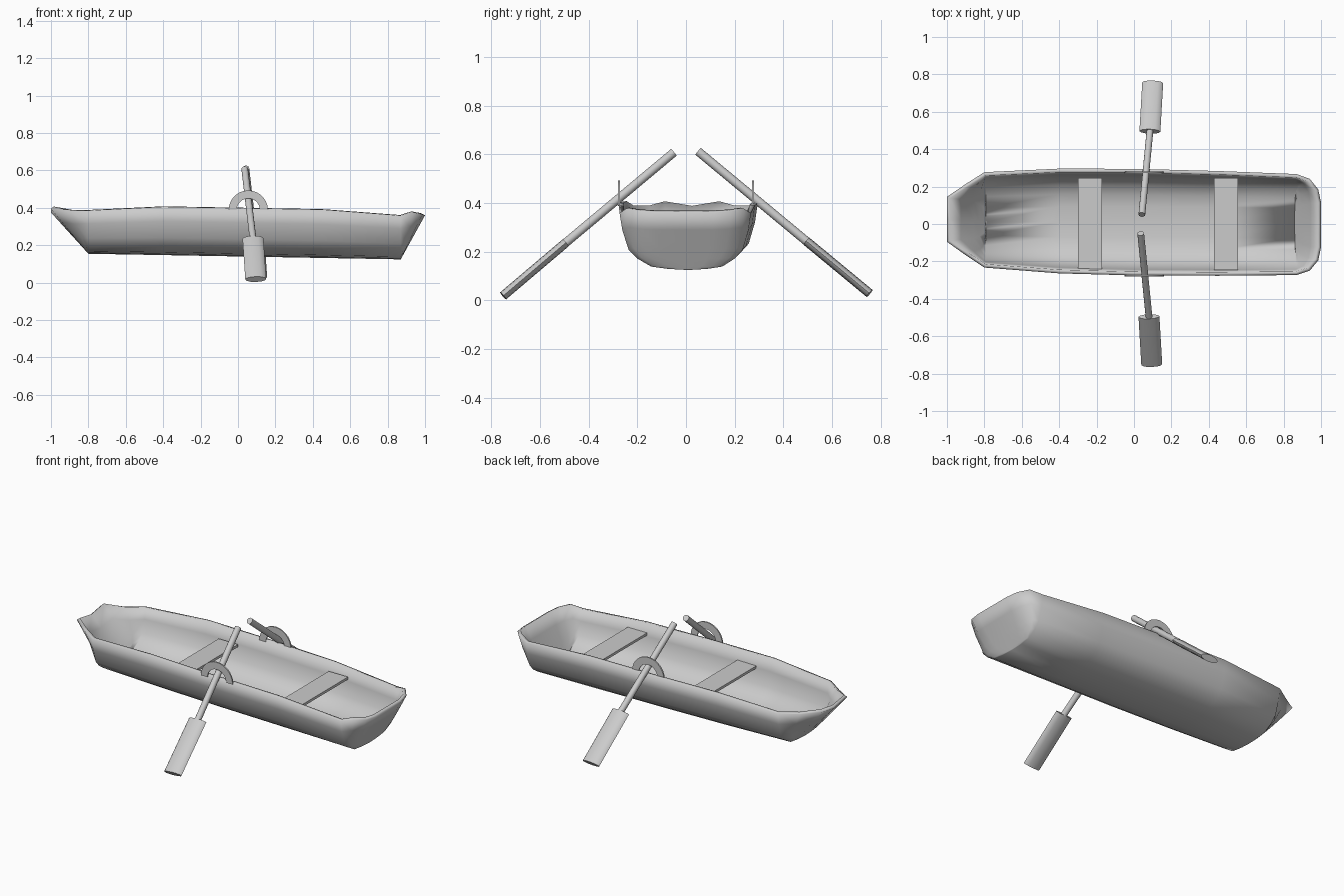
import bpy, bmesh, math
from mathutils import Vector

cube = bpy.data.objects.get("Cube")
if cube:
    bpy.data.objects.remove(cube, do_unlink=True)

gray = bpy.data.materials.new("light gray")
gray.use_nodes = True
color = (0.6, 0.6, 0.6, 1)
gray.diffuse_color = color
gray.node_tree.nodes["Principled BSDF"].inputs["Base Color"].default_value = color


def finish(name, bm, angle=40):
    mesh = bpy.data.meshes.new(name)
    bm.to_mesh(mesh)
    bm.free()
    obj = bpy.data.objects.new(name, mesh)
    bpy.context.collection.objects.link(obj)
    mesh.materials.append(gray)
    bpy.ops.object.select_all(action='DESELECT')
    obj.select_set(True)
    bpy.context.view_layer.objects.active = obj
    bpy.ops.object.shade_smooth_by_angle(angle=math.radians(angle))
    return obj


# Hull: gunwale outline (x, half width, z) lofted down to the keel
BOW, STERN = -0.8, 0.87
half = [(-1, 0, 0.375), (-1, 0.12, 0.395), (-0.9, 0.19, 0.382), (BOW, 0.255, 0.385),
        (-0.4, 0.28, 0.405), (0, 0.285, 0.398), (0.45, 0.28, 0.39),
        (STERN, 0.27, 0.358), (0.94, 0.245, 0.375), (0.985, 0.19, 0.365),
        (1, 0.12, 0.36), (1, 0, 0.36)]
outline = half + [(x, -y, z) for x, y, z in reversed(half[1:-1])]
# Cross-section: height fraction, width fraction
section = [(0, 0), (0.02, 0.3), (0.06, 0.54), (0.2, 0.74), (0.36, 0.87), (0.7, 0.96), (1, 1)]

bm = bmesh.new()
rings = []
for f, w in section:
    ring = []
    for x, y, z in outline:
        base = min(max(x, BOW), STERN)
        px = base + (x - base) * f
        keel = 0.14 - 0.018 * base
        ring.append(bm.verts.new((px, w * y + 0.01 - 0.015 * x * w, keel + f * (z - keel))))
    rings.append(ring)
n = len(outline)
for low, high in zip(rings, rings[1:]):
    for i in range(n):
        j = (i + 1) % n
        bm.faces.new((low[i], high[i], high[j], low[j]))
bmesh.ops.remove_doubles(bm, verts=bm.verts, dist=0.002)
hull = finish("hull", bm, 50)
shell = hull.modifiers.new("wall", 'SOLIDIFY')
shell.thickness = 0.02
shell.offset = -1

# Bench seats
for name, x in (("bow_seat", -0.235), ("stern_seat", 0.493)):
    bm = bmesh.new()
    bmesh.ops.create_cube(bm, size=1)
    bmesh.ops.scale(bm, vec=(0.128, 0.49, 0.015), verts=bm.verts)
    bmesh.ops.translate(bm, vec=(x, 0, 0.332), verts=bm.verts)
    finish(name, bm)


def rod(name, start, end, width, depth, sides):
    """Tapered-free bar between two points, wide across the boat's length."""
    start, end = Vector(start), Vector(end)
    axis = (end - start).normalized()
    across = (Vector((1, 0, 0)) - axis * axis.x).normalized()
    normal = axis.cross(across)
    bm = bmesh.new()
    bmesh.ops.create_cone(bm, cap_ends=True, segments=sides, radius1=1, radius2=1, depth=1)
    for v in bm.verts:
        x, y, z = v.co
        v.co = start.lerp(end, z + 0.5) + across * x * width + normal * y * depth
    bmesh.ops.recalc_face_normals(bm, faces=bm.faces)
    finish(name, bm)


# Oars and their half-ring oarlocks, one per side
for side, s, grip, neck, tip in (
        ("left", 1, (0.042, 0.05, 0.612), (0.085, 0.495, 0.243), (0.1, 0.755, 0.028)),
        ("right", -1, (0.036, -0.05, 0.608), (0.08, -0.495, 0.236), (0.095, -0.752, 0.018))):
    rod(side + "_oar_shaft", grip, neck, 0.018, 0.018, 12)
    rod(side + "_oar_blade", neck, tip, 0.056, 0.019, 12)

    bm = bmesh.new()
    y = 0.276 * s
    corners = [bm.verts.new((0.055 + r, y + d, 0.388))
               for r, d in ((0.062, -0.004), (0.105, -0.004), (0.105, 0.004), (0.062, 0.004))]
    face = bm.faces.new(corners)
    bmesh.ops.spin(bm, geom=[face] + corners + list(face.edges), cent=(0.055, y, 0.388),
                   axis=(0, -1, 0), angle=math.pi, steps=14)
    bmesh.ops.recalc_face_normals(bm, faces=bm.faces)
    finish(side + "_oarlock", bm)
